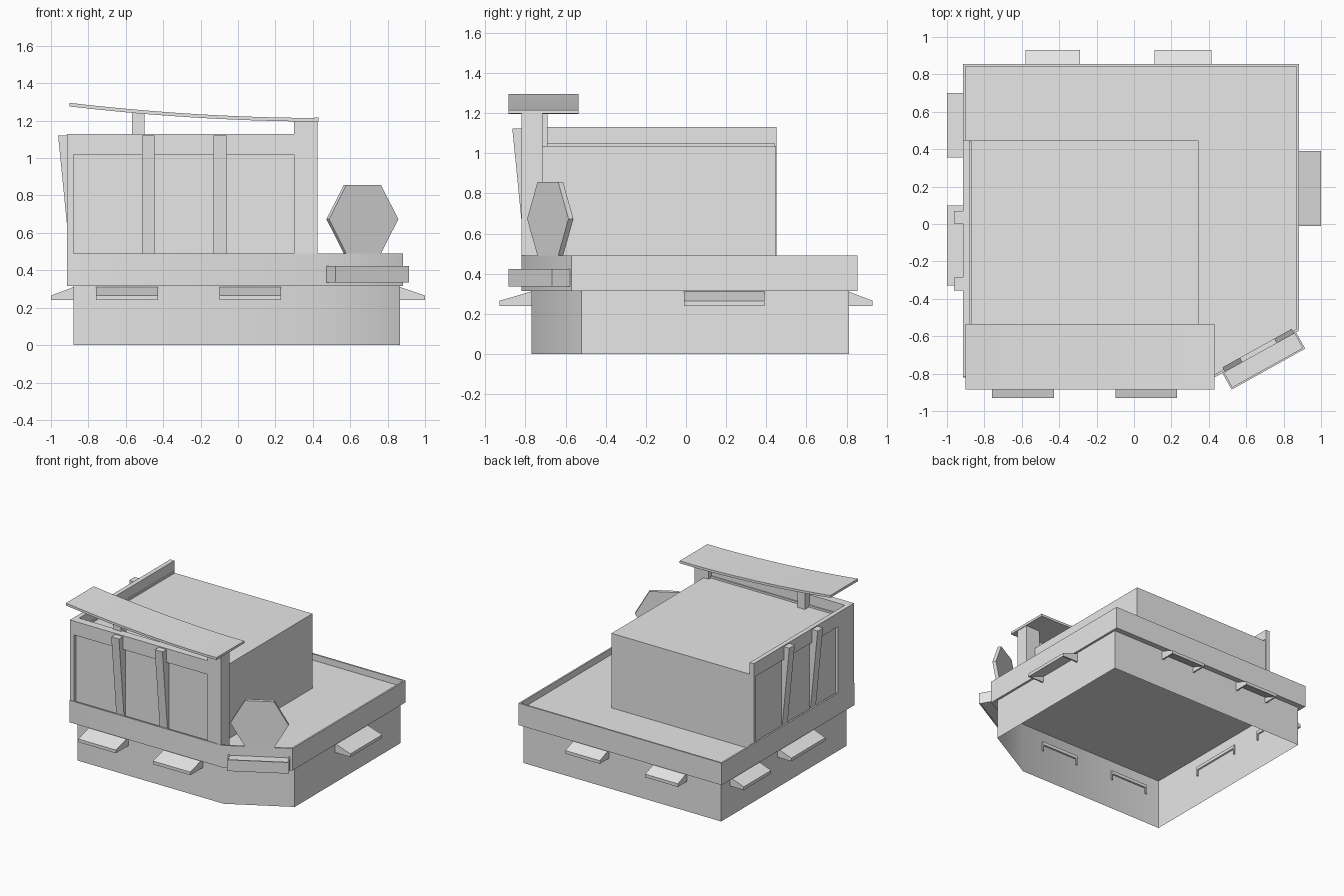
import bpy, bmesh, math
from mathutils import Vector

if "Cube" in bpy.data.objects:
    bpy.data.objects.remove(bpy.data.objects["Cube"])

mat = bpy.data.materials.new("light_grey")
mat.diffuse_color = (0.8, 0.8, 0.8, 1)
mat.use_nodes = True
mat.node_tree.nodes["Principled BSDF"].inputs["Base Color"].default_value = mat.diffuse_color


def finish(name, bm, smooth=False):
    bmesh.ops.recalc_face_normals(bm, faces=bm.faces)
    me = bpy.data.meshes.new(name)
    bm.to_mesh(me)
    bm.free()
    me.materials.append(mat)
    ob = bpy.data.objects.new(name, me)
    bpy.context.collection.objects.link(ob)
    if smooth:
        bpy.ops.object.select_all(action='DESELECT')
        ob.select_set(True)
        bpy.context.view_layer.objects.active = ob
        bpy.ops.object.shade_smooth_by_angle(angle=math.radians(35))
    return ob


def box(name, x0, x1, y0, y1, z0, z1):
    bm = bmesh.new()
    bmesh.ops.create_cube(bm, size=1)
    for v in bm.verts:
        v.co = Vector(((x0 + x1) / 2 + v.co.x * (x1 - x0),
                       (y0 + y1) / 2 + v.co.y * (y1 - y0),
                       (z0 + z1) / 2 + v.co.z * (z1 - z0)))
    return finish(name, bm)


def prism(name, points, offset, smooth=False):
    """Extrude a planar outline of 3D points by an offset vector."""
    bm = bmesh.new()
    a = [bm.verts.new(p) for p in points]
    b = [bm.verts.new(Vector(p) + Vector(offset)) for p in points]
    n = len(a)
    bm.faces.new(a)
    bm.faces.new(b[::-1])
    for i in range(n):
        bm.faces.new((a[i], b[i], b[(i + 1) % n], a[(i + 1) % n]))
    return finish(name, bm, smooth)


def inset(poly, d):
    """Offset a convex counter-clockwise outline inward."""
    out = []
    n = len(poly)
    for i in range(n):
        p0, p1, p2 = (Vector(poly[(i + k) % n]) for k in (-1, 0, 1))
        e1, e2 = (p1 - p0).normalized(), (p2 - p1).normalized()
        n1, n2 = Vector((-e1.y, e1.x)), Vector((-e2.y, e2.x))
        out.append(p1 + (n1 + n2) * (d / (1 + n1.dot(n2))))
    return out


def rings(name, loops, cap_first, cap_last):
    """Skin a stack of (outline, height) rings."""
    bm = bmesh.new()
    vs = [[bm.verts.new((p[0], p[1], z)) for p in poly] for poly, z in loops]
    n = len(vs[0])
    for a, b in zip(vs, vs[1:]):
        for i in range(n):
            bm.faces.new((a[i], a[(i + 1) % n], b[(i + 1) % n], b[i]))
    if cap_first:
        bm.faces.new(vs[0][::-1])
    if cap_last:
        bm.faces.new(vs[-1])
    return finish(name, bm, True)


# Open-bottomed base walls with the cut corner
base = [(-0.88, -0.77), (0.412, -0.77), (0.865, -0.52), (0.865, 0.813), (-0.88, 0.813)]
rings("base_walls", [(base, 0), (base, 0.315)], False, False)

# Overhanging band, thin parapet rim, sunken deck and the ceiling below it
band = [(-0.914, -0.82), (0.43, -0.82), (0.882, -0.57), (0.882, 0.855), (-0.914, 0.855)]
inner = inset(band, 0.013)
rings("band_and_deck", [(base, 0.395), (base, 0.315), (band, 0.315), (band, 0.49),
                        (inner, 0.49), (inner, 0.44)], True, True)

# Upper room
box("upper_room", -0.88, 0.345, -0.76, 0.447, 0.44, 1.035)

# Front frame around a recessed panel
box("front_panel", -0.89, 0.32, -0.785, -0.74, 0.44, 1.05)
box("front_lintel", -0.914, 0.30, -0.815, -0.75, 1.02, 1.13)
box("front_left_jamb", -0.914, -0.88, -0.815, -0.75, 0.44, 1.02)
box("front_right_jamb", 0.30, 0.395, -0.815, -0.715, 0.44, 1.2)
box("corner_column", 0.395, 0.424, -0.819, -0.715, 0.44, 1.2)

# Left side frame, rising above the roof
box("left_panel", -0.892, -0.87, -0.70, 0.44, 0.44, 1.05)
box("left_lintel", -0.914, -0.878, -0.75, 0.45, 1.02, 1.13)
box("left_back_jamb", -0.914, -0.878, 0.425, 0.45, 0.44, 1.02)
box("left_front_jamb", -0.914, -0.878, -0.75, -0.61, 0.44, 1.02)

# Tapered ribs on the front and left
for i, x in enumerate((-0.514, -0.13)):
    prism(f"front_rib_{i}", [(x, -0.865, 1.122), (x, -0.80, 0.47), (x, -0.76, 0.47),
                             (x, -0.76, 1.122)], (0.068, 0, 0))
for i, y in enumerate((-0.355, 0.002)):
    prism(f"left_rib_{i}", [(-0.962, y, 1.122), (-0.897, y, 0.47), (-0.88, y, 0.47),
                            (-0.88, y, 1.122)], (0, 0.068, 0))

# Curved canopy and its rear post
xs = [-0.9 + 1.33 * i / 12 for i in range(13)]
curve = [(x, 1.196 + 0.06 * ((0.3 - x) / 1.2) ** 2 + 0.02 * max(0, (0.3 - x) / 1.2)) for x in xs]
prism("canopy", [(x, -0.885, z) for x, z in curve]
      + [(x, -0.885, z + 0.019) for x, z in reversed(curve)], (0, 0.35, 0), True)
box("canopy_post", -0.567, -0.5, -0.765, -0.69, 1.0, 1.24)

# Awnings: sloping slab with triangular end plates
walls = {"front": (-0.77, -0.93, ((-0.76, -0.427), (-0.10, 0.23))),
         "back": (0.813, 0.93, ((-0.58, -0.29), (0.11, 0.415))),
         "left": (-0.88, -1.0, ((0.355, 0.70), (-0.33, 0.10))),
         "right": (0.865, 1.0, ((-0.01, 0.39),))}
for side, (wall, tip, spans) in walls.items():
    back = wall - 0.01 * (1 if tip > wall else -1)
    slab = [(back, 0.314), (tip, 0.265), (tip, 0.24), (back, 0.289)]
    plate = [(back, 0.31), (tip, 0.26), (tip, 0.24), (back, 0.24)]
    for i, (a, b) in enumerate(spans):
        for part, prof, s, w in (("slab", slab, a, b - a), ("end_a", plate, a, 0.012),
                                 ("end_b", plate, b - 0.012, 0.012)):
            if side in ("front", "back"):
                pts, off = [(s, d, z) for d, z in prof], (w, 0, 0)
            else:
                pts, off = [(d, s, z) for d, z in prof], (0, w, 0)
            prism(f"{side}_awning_{i}_{part}", pts, off)

# Corner sign and its tray follow the cut corner
along = Vector((0.874, 0.486, 0))
out = Vector((0.486, -0.874, 0))
up = Vector((0, 0, 1))
centre = Vector((0.665, -0.676, 0.673))
hexagon = [centre - out * 0.014 + along * 0.212 * math.cos(k * math.pi / 3)
           + up * 0.212 * math.sin(k * math.pi / 3) for k in range(6)]
prism("hexagon_sign", hexagon, out * 0.028)


def corner_box(name, a0, a1, d0, d1, z0, z1):
    o = Vector((0.668, -0.685, 0))
    pts = [o + along * a + out * d + up * z0
           for a, d in ((a0, d0), (a1, d0), (a1, d1), (a0, d1))]
    prism(name, pts, up * (z1 - z0))


corner_box("sign_tray", -0.215, 0.215, 0.0, 0.098, 0.338, 0.414)
corner_box("tray_front", -0.215, 0.215, 0.094, 0.104, 0.335, 0.424)
for s in (-1, 1):
    a = sorted((s * 0.215, s * 0.225))
    corner_box(f"tray_end_{'left' if s < 0 else 'right'}", a[0], a[1], 0.0, 0.104, 0.335, 0.424)
